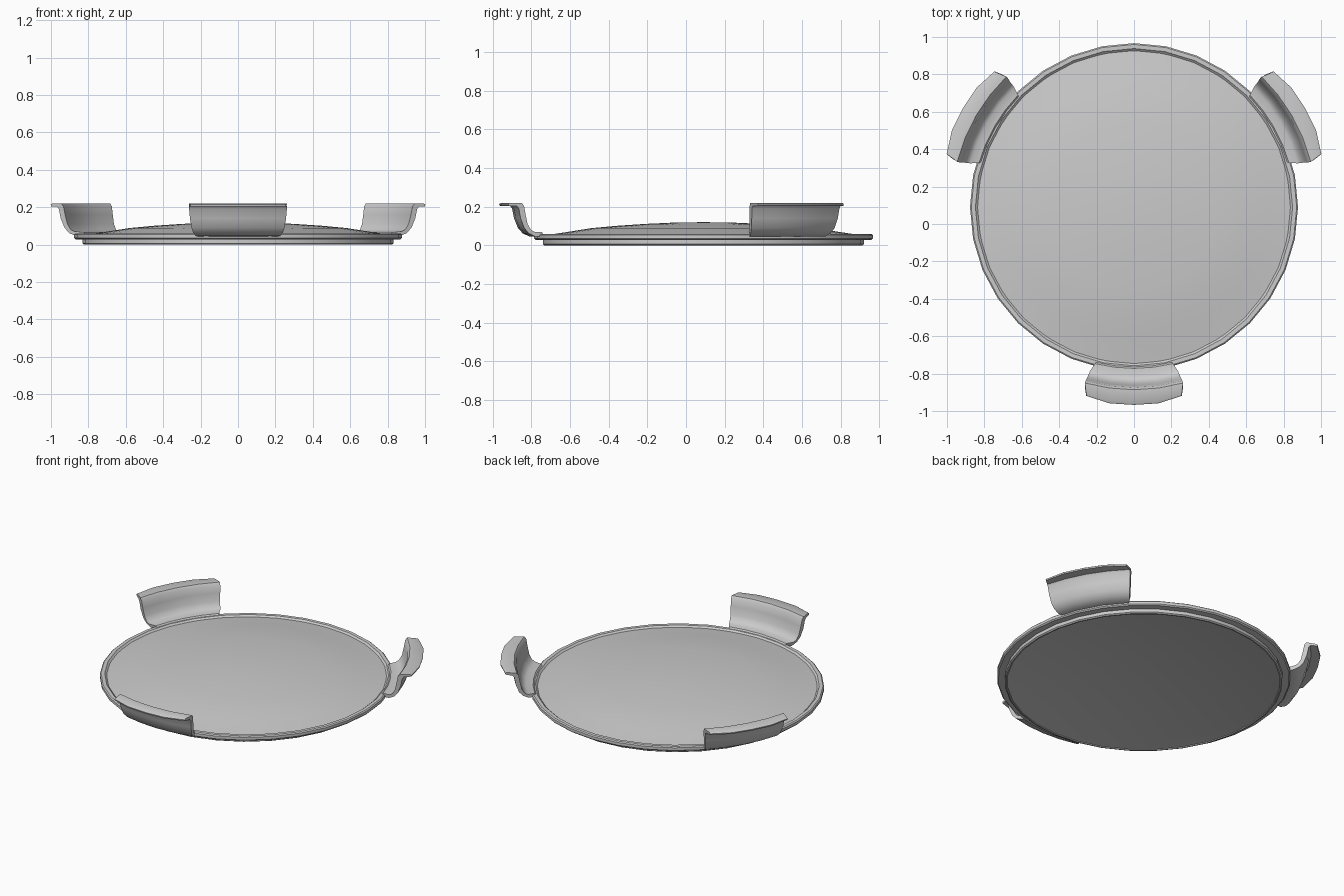
import bpy, bmesh, math

if "Cube" in bpy.data.objects:
    bpy.data.objects.remove(bpy.data.objects["Cube"])

CY = 0.09  # centre of the disc in y


def finish(name, bm, angle):
    bmesh.ops.recalc_face_normals(bm, faces=bm.faces)
    me = bpy.data.meshes.new(name)
    bm.to_mesh(me)
    bm.free()
    ob = bpy.data.objects.new(name, me)
    bpy.context.collection.objects.link(ob)
    ob.location.y = CY
    bpy.ops.object.select_all(action='DESELECT')
    ob.select_set(True)
    bpy.context.view_layer.objects.active = ob
    bpy.ops.object.shade_smooth_by_angle(angle=math.radians(angle))
    return ob


def lathe(name, profile, segs, angle=30):
    bm = bmesh.new()
    vs = [bm.verts.new((r, 0, z)) for r, z in profile]
    es = [bm.edges.new(p) for p in zip(vs, vs[1:])]
    bmesh.ops.spin(bm, geom=vs + es, axis=(0, 0, 1), cent=(0, 0, 0),
                   angle=2 * math.pi, steps=segs, use_merge=True)
    bmesh.ops.remove_doubles(bm, verts=bm.verts, dist=1e-5)
    return finish(name, bm, angle)


# Stepped ring with rounded rim
lathe("base_rim", [(0.81, 0.03), (0.815, 0), (0.823, 0), (0.831, 0.006),
                   (0.831, 0.027), (0.87, 0.029), (0.877, 0.036),
                   (0.877, 0.054), (0.87, 0.06), (0.848, 0.06),
                   (0.842, 0.054), (0.834, 0.048), (0.81, 0.03)], 32)

# Shallow domed lens: convex top, matching hollow underside
DOME = [(0, 0.12), (0.15, 0.118), (0.3, 0.111), (0.45, 0.101),
        (0.58, 0.089), (0.7, 0.07), (0.78, 0.058), (0.836, 0.05)]
under = [(r * 0.98, 0.004 + 0.066 * (1 - (r / 0.836) ** 2))
         for r, z in reversed(DOME)]
lathe("domed_lens", DOME + under, 48)

# Clip cross-section (radius, height, half angle): inner side, then outer side
CLIP = [(0.852, 0.058, 13.8), (0.862, 0.068, 14), (0.905, 0.07, 15),
        (0.925, 0.08, 15.2), (0.943, 0.11, 15.3), (0.955, 0.16, 15.5),
        (0.964, 0.205, 15.6), (0.976, 0.22, 15.6), (1.048, 0.22, 14.3),
        (1.057, 0.214, 14.2), (1.055, 0.205, 14.2), (1.0, 0.203, 15.2),
        (0.99, 0.19, 15.3), (0.98, 0.14, 15.2), (0.96, 0.09, 15),
        (0.935, 0.062, 14.8), (0.9, 0.046, 14.6), (0.855, 0.044, 13.8)]
STEPS = 4


def clip(name, direction):
    bm = bmesh.new()
    rings = []
    for i in range(STEPS + 1):
        t = 2 * i / STEPS - 1
        ring = []
        for r, z, half in CLIP:
            a = math.radians(direction + half * t)
            if abs(t) == 1 and r > 1.04:  # rounded lip corners
                r -= 0.016
            ring.append(bm.verts.new((r * math.cos(a), r * math.sin(a), z)))
        rings.append(ring)
    n = len(CLIP)
    for a, b in zip(rings, rings[1:]):
        for j in range(n):
            k = (j + 1) % n
            bm.faces.new((a[j], a[k], b[k], b[j]))
    bm.faces.new(rings[0])
    bm.faces.new(rings[-1][::-1])
    return finish(name, bm, 35)


# Three hooked clips spaced evenly around the rim
for name, d in (("front_clip", -90), ("right_clip", 30), ("left_clip", 150)):
    clip(name, d)
